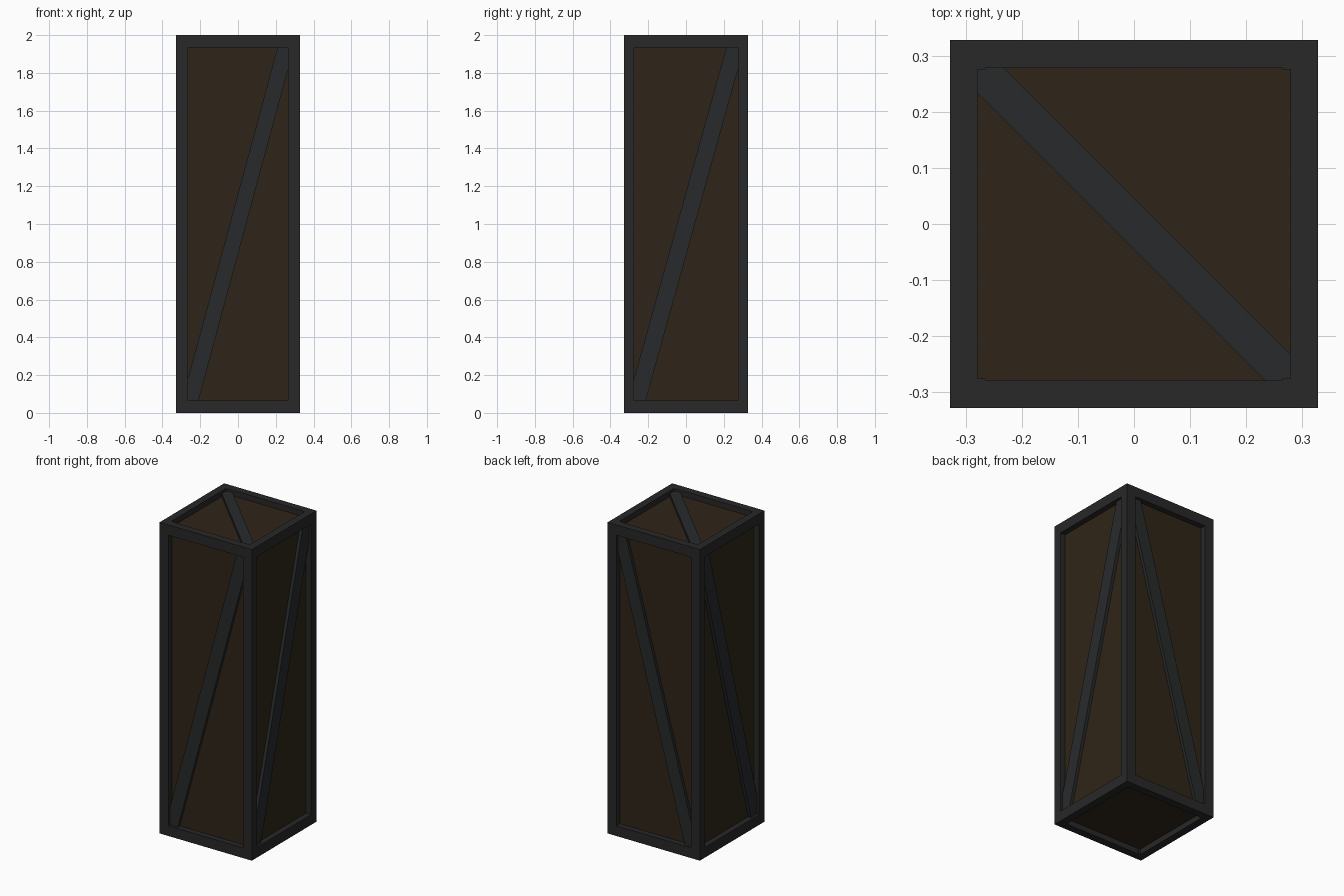
import bpy, bmesh
from mathutils import Vector

if "Cube" in bpy.data.objects:
    bpy.data.objects.remove(bpy.data.objects["Cube"])

W, H = 0.328, 2.0          # half width, height
PX, PY = 0.063, 0.053      # post section
RD, RH = 0.049, 0.066      # rail depth, height
REC, PROUD = 0.036, 0.02   # panel recess, brace thickness


def material(name, rgb):
    m = bpy.data.materials.new(name)
    m.diffuse_color = (*rgb, 1)
    m.use_nodes = True
    m.node_tree.nodes["Principled BSDF"].inputs["Base Color"].default_value = m.diffuse_color
    return m


metal = material("dark_metal", (0.021, 0.021, 0.022))
brace_metal = material("brace_metal", (0.021, 0.023, 0.024))
wood = material("dark_wood", (0.028, 0.018, 0.009))


def finish(name, bm, mat):
    bmesh.ops.recalc_face_normals(bm, faces=bm.faces)
    me = bpy.data.meshes.new(name)
    bm.to_mesh(me)
    bm.free()
    me.materials.append(mat)
    ob = bpy.data.objects.new(name, me)
    bpy.context.collection.objects.link(ob)


def box(name, lo, hi, mat):
    bm = bmesh.new()
    bmesh.ops.create_cube(bm, size=1)
    for v in bm.verts:
        v.co = [l + (c + 0.5) * (h - l) for c, l, h in zip(v.co, lo, hi)]
    finish(name, bm, mat)


def brace(name, pts, place, depth):
    """Extrude a flat six-sided outline; place maps 2D to 3D."""
    bm = bmesh.new()
    f = bm.faces.new([bm.verts.new(place(u, v)) for u, v in pts])
    ext = bmesh.ops.extrude_face_region(bm, geom=[f])
    for g in ext["geom"]:
        if isinstance(g, bmesh.types.BMVert):
            g.co += Vector(depth)
    finish(name, bm, brace_metal)


def diagonal(a, b, cu, cv):
    """Half-turn symmetric strip filling a rectangle's two corners."""
    half = [(-a, -b), (-a + cu, -b), (a, b - cv)]
    return half + [(-u, -v) for u, v in half]


# Corner posts
for sx in (-1, 1):
    for sy in (-1, 1):
        x, y = sorted((sx * W, sx * (W - PX))), sorted((sy * W, sy * (W - PY)))
        box("corner_post", (x[0], y[0], 0), (x[1], y[1], H), metal)

# Top and bottom rails
for z in (0, H - RH):
    for s in (-1, 1):
        a, b = sorted((s * W, s * (W - RD)))
        box("cross_rail", (-W, a, z), (W, b, z + RH), metal)
        box("side_rail", (a, -W + RD, z), (b, W - RD, z + RH), metal)

# Recessed wooden core
c = W - REC
box("wood_panels", (-c, -c, REC), (c, c, H - REC), wood)

# Diagonal braces on the four sides
mid, b = H / 2, H / 2 - RH
front = diagonal(W - PX, b, 0.056, 0.115)
side = diagonal(W - PY, b, 0.062, 0.115)
for s in (-1, 1):
    brace("long_brace", front, lambda u, v: (u, s * c, mid + v), (0, s * PROUD, 0))
    brace("side_brace", side, lambda u, v: (s * c, u, mid + v), (s * PROUD, 0, 0))

# Diagonal brace on the lid
e = W - RD
brace("lid_brace", diagonal(e, e, 0.046, 0.046), lambda u, v: (u, -v, H - REC), (0, 0, PROUD))
